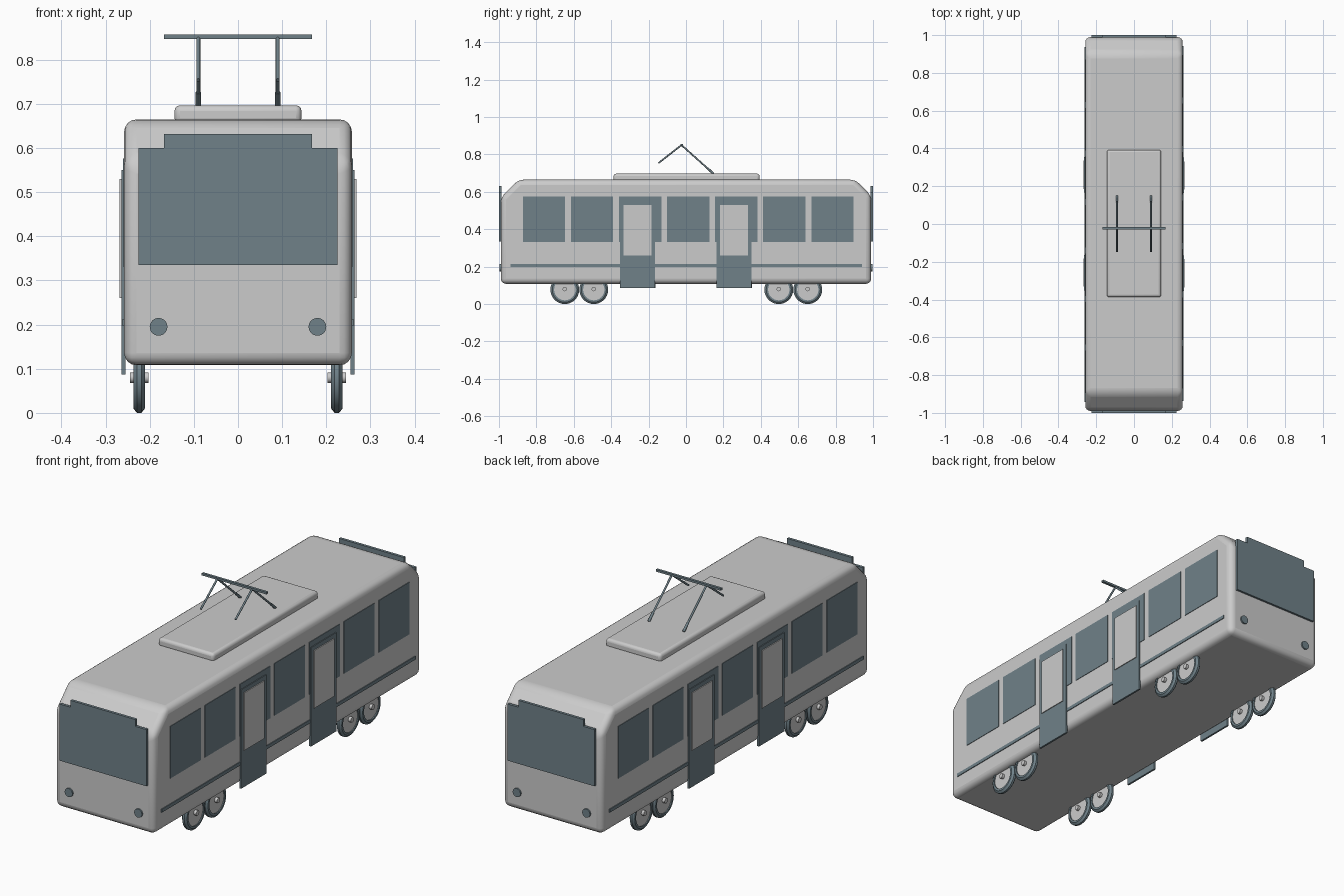
import bpy, bmesh, math
from mathutils import Vector

if "Cube" in bpy.data.objects:
    bpy.data.objects.remove(bpy.data.objects["Cube"])

glass = bpy.data.materials.new("blue_grey")
glass.diffuse_color = (0.16, 0.22, 0.25, 1)
glass.use_nodes = True
glass.node_tree.nodes["Principled BSDF"].inputs["Base Color"].default_value = glass.diffuse_color


def finish(name, bm, mat=None, bevel=0, segments=3):
    bmesh.ops.recalc_face_normals(bm, faces=bm.faces)
    me = bpy.data.meshes.new(name)
    bm.to_mesh(me)
    bm.free()
    ob = bpy.data.objects.new(name, me)
    bpy.context.collection.objects.link(ob)
    if mat:
        me.materials.append(mat)
    if bevel:
        m = ob.modifiers.new("bevel", 'BEVEL')
        m.width, m.segments = bevel, segments
        m.limit_method, m.angle_limit = 'ANGLE', math.radians(25)
    bpy.context.view_layer.objects.active = ob
    ob.select_set(True)
    bpy.ops.object.shade_smooth_by_angle(angle=math.radians(35))
    ob.select_set(False)
    return ob


def prism(name, pts, offset, mat=None, bevel=0, segments=3):
    """Extrude a closed 3D outline along offset."""
    bm = bmesh.new()
    face = bm.faces.new([bm.verts.new(p) for p in pts])
    out = bmesh.ops.extrude_face_region(bm, geom=[face])
    bmesh.ops.translate(bm, vec=offset, verts=[v for v in out["geom"] if isinstance(v, bmesh.types.BMVert)])
    return finish(name, bm, mat, bevel, segments)


def box(name, x, y, z, mat=None, bevel=0):
    pts = [(x[0], y[0], z[0]), (x[0], y[1], z[0]), (x[0], y[1], z[1]), (x[0], y[0], z[1])]
    return prism(name, pts, (x[1] - x[0], 0, 0), mat, bevel)


def rod(name, a, b, r, mat=None, sides=12):
    a, b = Vector(a), Vector(b)
    bm = bmesh.new()
    bmesh.ops.create_cone(bm, cap_ends=True, segments=sides, radius1=r, radius2=r, depth=(b - a).length)
    ob = finish(name, bm, mat)
    ob.rotation_euler = (b - a).to_track_quat('Z', 'Y').to_euler()
    ob.location = (a + b) / 2
    return ob


def tyre(name, loc, profile, sides=32):
    """Lathe a closed (x, radius) section about the x axis."""
    bm = bmesh.new()
    rings = []
    for i in range(sides):
        a = 2 * math.pi * i / sides
        rings.append([bm.verts.new((x, r * math.cos(a), r * math.sin(a))) for x, r in profile])
    n = len(profile)
    for i in range(sides):
        p, q = rings[i], rings[(i + 1) % sides]
        for j in range(n):
            bm.faces.new((p[j], p[(j + 1) % n], q[(j + 1) % n], q[j]))
    finish(name, bm, glass).location = loc


# Car body with sloped roof ends
outline = [(-0.99, 0.108), (0.99, 0.108), (0.99, 0.58), (0.905, 0.665), (-0.895, 0.665), (-0.99, 0.57)]
prism("body", [(-0.258, y, z) for y, z in outline], (0.516, 0, 0), None, 0.028, 4)
box("roof_unit", (-0.144, 0.144), (-0.387, 0.393), (0.655, 0.697), None, 0.013)

# Both ends: windscreen and lamps
screen = [(-0.226, 0.335), (0.226, 0.335), (0.226, 0.6), (0.168, 0.6),
          (0.168, 0.632), (-0.168, 0.632), (-0.168, 0.6), (-0.226, 0.6)]
for s, end in ((-1, "front"), (1, "rear")):
    prism(end + "_windscreen", [(x, s * 0.987, z) for x, z in screen], (0, s * 0.013, 0), glass)
    for x in (-0.18, 0.18):
        rod(end + "_lamp", (x, s * 0.98, 0.195), (x, s * 0.997, 0.195), 0.02, glass, 32)

# Both sides: windows, trim strip and doors
for s, side in ((1, "right"), (-1, "left")):
    def side_box(name, x0, x1, y0, y1, z, mat=None):
        box(side + name, sorted((s * x0, s * x1)), sorted((s * y0, s * y1)), z, mat)
    for i in range(7):
        y = -0.872 + i * 0.257
        side_box("_window", 0.25, 0.2605, y, y + 0.226, (0.332, 0.576), glass)
    side_box("_trim_strip", 0.25, 0.2615, -0.937, 0.942, (0.197, 0.213), glass)
    for y in (-0.26, 0.257):
        side_box("_door", 0.255, 0.264, y - 0.094, y + 0.094, (0.087, 0.55), glass)
        side_box("_door_pane", 0.26, 0.268, y - 0.075, y + 0.075, (0.26, 0.53))

# Wheels: tyre, disc and hub
section = [(-0.013, 0.057), (-0.013, 0.067), (-0.005, 0.077), (0.005, 0.077), (0.013, 0.067), (0.013, 0.057)]
for x in (-0.224, 0.224):
    for y in (-0.648, -0.493, 0.496, 0.651):
        tyre("wheel_tyre", (x, y, 0.077), section)
        rod("wheel_disc", (x - 0.008, y, 0.077), (x + 0.008, y, 0.077), 0.058, None, 32)
        rod("wheel_hub", (x - 0.021, y, 0.08), (x + 0.021, y, 0.08), 0.012)

# Current collector
for x in (-0.09, 0.09):
    rod("collector_front_arm", (x, -0.147, 0.754), (x, -0.024, 0.85), 0.0045, glass)
    rod("collector_rear_arm", (x, -0.024, 0.85), (x, 0.147, 0.697), 0.0045, glass)
    rod("collector_foot", (x, 0.115, 0.726), (x, 0.147, 0.697), 0.006, glass)
box("collector_bar", (-0.168, 0.168), (-0.029, -0.017), (0.847, 0.857), glass)
